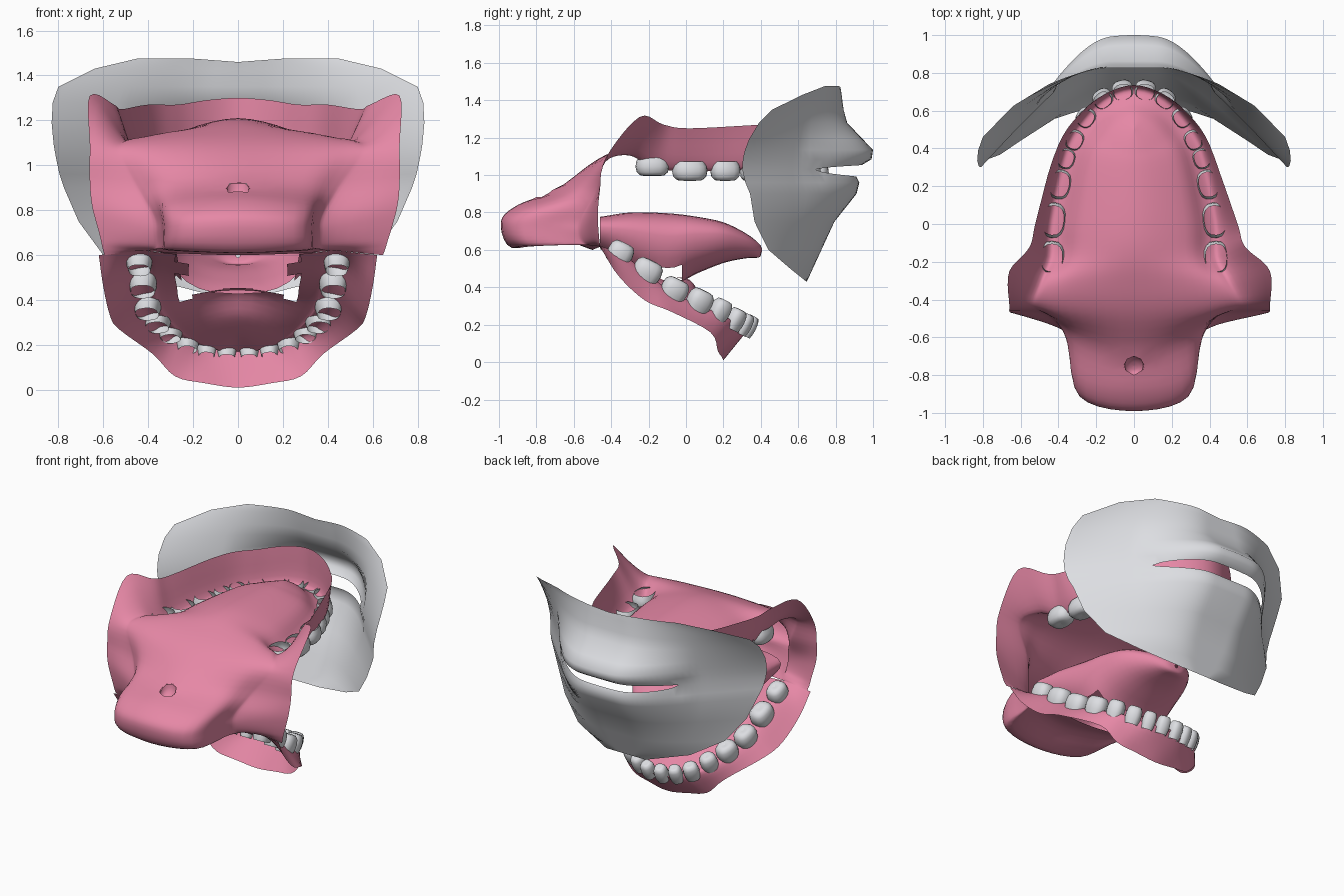
import bpy, bmesh, math
from mathutils import Vector

if "Cube" in bpy.data.objects:
    bpy.data.objects.remove(bpy.data.objects["Cube"])


def material(name, color):
    m = bpy.data.materials.new(name)
    m.diffuse_color = (*color, 1)
    m.use_nodes = True
    m.node_tree.nodes["Principled BSDF"].inputs["Base Color"].default_value = m.diffuse_color
    return m


PINK = material("gum_pink", (0.79, 0.245, 0.38))
GREY = material("pale_grey", (0.72, 0.73, 0.76))


def finish(name, bm, mat):
    bmesh.ops.remove_doubles(bm, verts=bm.verts, dist=0.0008)
    bmesh.ops.recalc_face_normals(bm, faces=bm.faces)
    mesh = bpy.data.meshes.new(name)
    bm.to_mesh(mesh)
    bm.free()
    mesh.materials.append(mat)
    ob = bpy.data.objects.new(name, mesh)
    bpy.context.collection.objects.link(ob)
    bpy.context.view_layer.objects.active = ob
    ob.select_set(True)
    bpy.ops.object.shade_smooth_by_angle(angle=math.radians(60))
    ob.select_set(False)


def cut_faces(bm, rule):
    doomed = [f for f in bm.faces if rule(f.calc_center_median())]
    rim = {v for f in doomed for v in f.verts}
    bmesh.ops.delete(bm, geom=doomed, context='FACES')
    return [v for v in rim if v.is_valid]


def spline(pts, n):
    """Smooth curve through the points, n steps per span."""
    p = [Vector(q) for q in pts]
    p = [2 * p[0] - p[1]] + p + [2 * p[-1] - p[-2]]
    out = []
    for a, b, c, d in zip(p, p[1:], p[2:], p[3:]):
        for i in range(n):
            t = i / n
            out.append(0.5 * (2 * b + (c - a) * t + (2 * a - 5 * b + 4 * c - d) * t * t
                              + (3 * b - a - 3 * c + d) * t ** 3))
    return out + [p[-2]]


def grid(bm, rows, close=False, skip=None):
    vs = [[bm.verts.new(p) for p in r] for r in rows]
    m = len(vs[0])
    for i in range(len(vs) - 1):
        if i == skip:
            continue
        for j in range(m if close else m - 1):
            k = (j + 1) % m
            bm.faces.new((vs[i][j], vs[i][k], vs[i + 1][k], vs[i + 1][j]))


def sheet(stations, blend, nu, nv):
    """Loft from edge, flat ridge, blended point and midline; mirrored in x."""
    rows = []
    for ex, ey, ez, rx, ry, rz, cy, cz in stations:
        edge, ridge, mid = Vector((ex, ey, ez)), Vector((rx, ry, rz)), Vector((0, cy, cz))
        out = Vector((ex, ey - cy, 0)).normalized()
        b = (.2, .82, .6) if cy < -.8 else blend
        side = Vector([p + (q - p) * t for p, q, t in zip(ridge, mid, b)])
        half = [edge, ridge + out * .025, ridge - out * .045, side]
        if cy < -.4:
            half[1:3] = [ridge + (edge - ridge) * .15, ridge + (side - ridge) * .2]
        rows.append(spline(half + [mid] + [Vector((-p.x, p.y, p.z)) for p in half[::-1]], nv))
    rows.insert(0, [Vector((-p.x, p.y, p.z)) for p in rows[1]])  # smooth at the front
    cols = [spline(c, nu) for c in zip(*rows)]
    bm = bmesh.new()
    grid(bm, list(zip(*cols))[nu:])
    return bm


# Upper gum, palate, cheeks and throat pouch: wall edge xyz, ridge xyz, midline yz
upper = [
    (0, .735, 1.30, 0, .70, 1.06, .50, 1.17),
    (.14, .695, 1.29, .13, .66, 1.06, .45, 1.18),
    (.27, .60, 1.27, .25, .55, 1.05, .38, 1.19),
    (.40, .42, 1.27, .35, .38, 1.05, .28, 1.20),
    (.53, .02, 1.25, .43, .02, 1.04, .02, 1.21),
    (.57, -.12, 1.27, .44, -.17, 1.06, -.15, 1.20),
    (.69, -.25, 1.31, .50, -.30, 1.12, -.30, 1.16),
    (.69, -.43, 1.09, .55, -.43, 1.07, -.48, 1.08),
    (.69, -.46, .92, .45, -.48, .90, -.70, .92),
    (.68, -.47, .82, .37, -.55, .77, -.90, .84),
    (.66, -.47, .74, .36, -.56, .70, -.99, .75),
    (.64, -.465, .67, .36, -.54, .64, -.93, .61),
    (.63, -.46, .63, .40, -.48, .62, -.70, .66),
    (.62, -.45, .60, .43, -.45, .62, -.50, .60)]
bm = sheet(upper, (.38, .62, .6), 5, 5)

# Round hole on top of the throat, with a shallow pit below it
hole = Vector((0, -.75, 0))


def from_hole(p):
    return Vector((p.x, p.y, 0)) - hole


for v in cut_faces(bm, lambda p: p.z > .78 and from_hole(p).length < .05):
    d = from_hole(v.co).normalized() * .05
    v.co.x, v.co.y = hole.x + d.x, hole.y + d.y
for v in bm.verts:  # one cheek hangs slightly wider
    v.co.x += .03 * max(0, min(1, (abs(v.co.x) - .45) / .2))
finish("palate_and_throat", bm, PINK)
bm = bmesh.new()
grid(bm, [[(r * math.cos(a), -.75 + r * math.sin(a), z + .55 * r * math.sin(a))
           for a in [math.tau * k / 20 for k in range(20)]]
          for r, z in ((.053, .895), (.05, .87), (.04, .85), (.02, .84), (.001, .838))], close=True)
finish("throat_pit", bm, PINK)

# Lower gum and mouth floor: outer edge xyz, ridge xyz, midline yz
lower = [
    (0, .20, .01, 0, .33, .17, .20, .24),
    (.15, .19, .03, .10, .31, .17, .17, .26),
    (.28, .17, .06, .20, .26, .20, .13, .29),
    (.38, .13, .16, .30, .18, .25, .08, .34),
    (.53, -.08, .27, .40, -.06, .36, .02, .44),
    (.57, -.22, .33, .42, -.20, .46, -.12, .46),
    (.60, -.36, .46, .44, -.33, .56, -.30, .50),
    (.62, -.45, .60, .43, -.45, .62, -.47, .58)]
bm = sheet(lower, (.24, .3, .25), 4, 5)
cut_faces(bm, lambda p: p.y < -.03 and abs(p.x) < .25)  # open below the tongue
finish("lower_gum", bm, PINK)

# Tongue: y, bottom, top, half width
sections = [(-.46, .58, .80, .39), (-.3, .48, .825, .37), (-.1, .40, .82, .34),
            (.05, .47, .80, .31), (.2, .53, .765, .26), (.32, .555, .70, .17),
            (.39, .56, .64, .08), (.405, .59, .61, .01)]
rings = []
for y, lo, hi, w in sections:
    ring = []
    for k in range(28):
        c, s = math.cos(math.tau * k / 28), math.sin(math.tau * k / 28)
        groove = .03 * max(0, s) * (1 - abs(c)) * w / .38
        z = hi - (hi - lo) * .35 + s * (hi - lo) * (.35 if s > 0 else .65) - groove
        ring.append((w * math.copysign(abs(c) ** .75, c), y, z))
    rings.append(ring)
bm = bmesh.new()
grid(bm, list(zip(*[spline(c, 4) for c in zip(*rings)])), close=True)
cut_faces(bm, lambda p: p.y < -.03 and abs(p.x) < .27 and p.z < .62)
finish("tongue", bm, PINK)


# Teeth: open cups whose rims poke through the gums (x, y, z, length)
def tooth_row(name, teeth, height, up_of):
    bm = bmesh.new()
    profile = [(.82, 0), (.96, .25), (1, .5), (.93, .78), (.7, .95), (.35, .98), (.01, .93)]
    last = len(teeth) - 1
    for i, (x, y, z, length) in enumerate(teeth):
        tangent = Vector(teeth[min(i + 1, last)][:3]) - Vector(teeth[max(i - 1, 0)][:3])
        if i == last:
            tangent = Vector((1, -.2, 0))
        up = up_of(i).normalized()
        tx = (tangent - up * tangent.dot(up)).normalized()
        ty = up.cross(tx)
        depth = .04 + length * .55
        for side in (1, -1):
            rows = []
            for r, h in profile:
                ring = []
                for k in range(16):
                    c, s = math.cos(math.tau * k / 16), math.sin(math.tau * k / 16)
                    c = math.copysign(abs(c) ** .8, c)
                    s = math.copysign(abs(s) ** .8, s)
                    p = Vector((x, y, z)) + tx * c * r * length / 2 \
                        + ty * s * r * depth / 2 + up * (h - .5) * height
                    ring.append((p.x * side, p.y, p.z))
                rows.append(ring)
            grid(bm, rows, close=True)
    finish(name, bm, GREY)


tooth_row("upper_teeth", [
    (.435, -.18, 1.045, .18), (.43, .02, 1.02, .19), (.395, .21, 1.02, .16),
    (.36, .345, 1.02, .11), (.315, .445, 1.02, .11), (.255, .565, 1.02, .11),
    (.165, .665, 1.02, .11), (.06, .71, 1.02, .115)], .105,
    lambda i: Vector((0, .06 * max(0, i - 3), -1)))
tooth_row("lower_teeth", [
    (.44, -.35, .585, .14), (.425, -.205, .49, .16), (.405, -.06, .39, .15),
    (.36, .075, .33, .14), (.30, .185, .28, .11), (.225, .265, .23, .10),
    (.14, .31, .205, .085), (.05, .335, .195, .085)], .12,
    lambda i: Vector((0, .45, .9)))

# Lip plate: z, lip bulge, half width; the slit lies between rows 6 and 7
lip_rows = [
    (.43, 0, .15), (.50, 0, .42), (.60, 0, .60), (.75, 0, .71), (.90, .05, .775),
    (.96, .065, .795), (.99, .05, .81), (1.055, .08, .81), (1.085, .13, .82),
    (1.135, .138, .825), (1.19, .085, .83), (1.28, .01, .825), (1.35, 0, .80),
    (1.43, 0, .64), (1.475, 0, .45)]
rows = []
for i, (z, bulge, w) in enumerate(lip_rows):
    base = .862 - .46 * max(0, .9 - z) - .13 * max(0, z - 1.2)
    sweep = 1.16 - (2.6 if z > .98 else 1.3) * (z - .98) ** 2
    if i in (6, 7):
        base, sweep = .862, 1.16
    row = []
    for k in range(-32, 33):
        x = w * k / 32
        lens = math.sqrt(max(0, 1 - (x / .43) ** 2))
        fade = max(0, 1 - (x / .52) ** 2)
        zz = z
        if i in (6, 7):
            zz, fade = 1.03 + (z - 1.03) * lens, lens
        if i == len(lip_rows) - 1:
            zz -= .015 * max(0, 1 - abs(x) / .2)
        drop = math.hypot(max(0, abs(x) - .12), .25) - .25
        row.append((x, base + bulge * fade - sweep * drop, zz))
    rows.append(row)
bm = bmesh.new()
grid(bm, rows, skip=6)
finish("lip_plate", bm, GREY)
